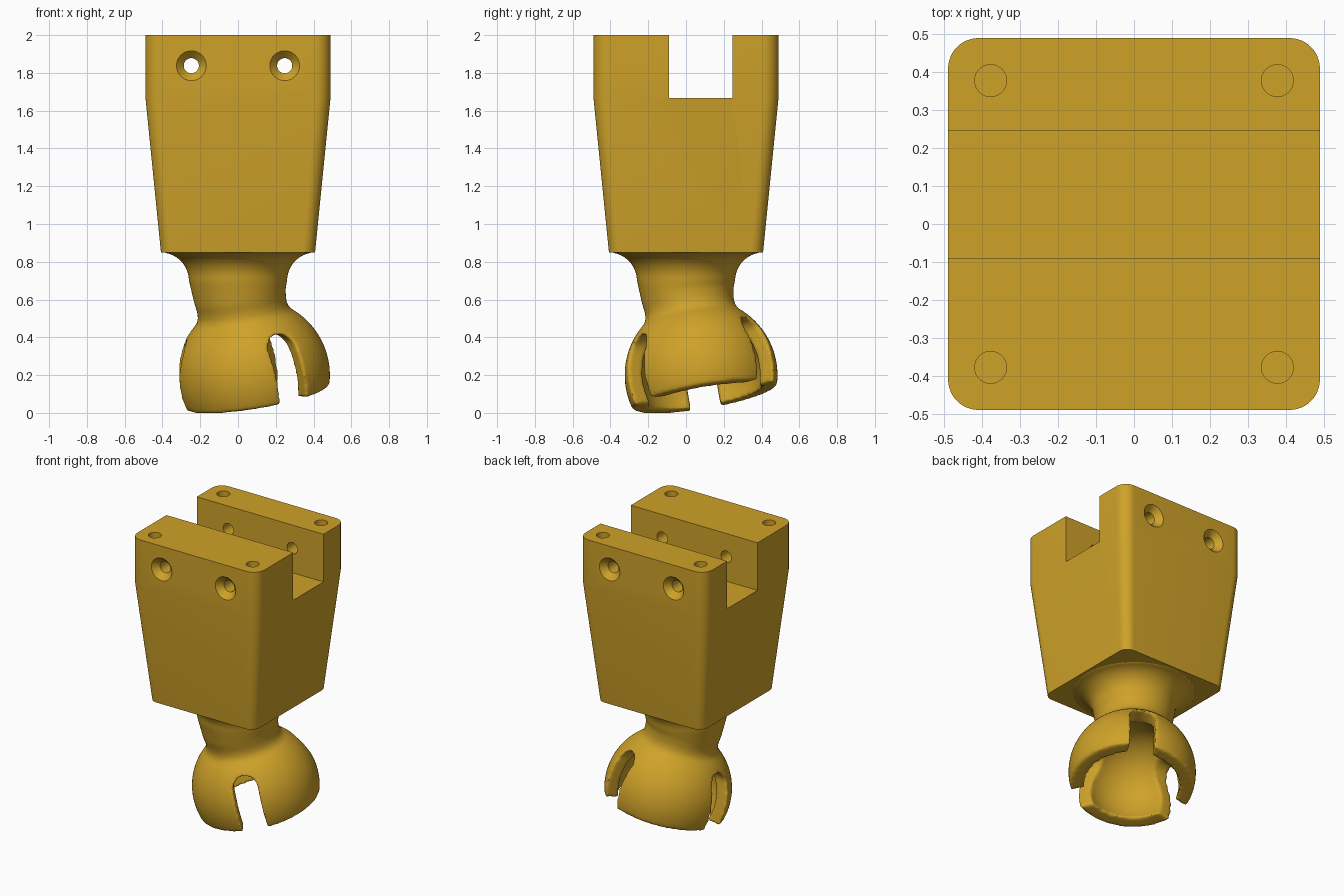
import bpy, bmesh, math
from mathutils import Vector, Matrix

if "Cube" in bpy.data.objects:
    bpy.data.objects.remove(bpy.data.objects["Cube"])

gold = bpy.data.materials.new("golden_yellow")
gold.diffuse_color = (0.62, 0.36, 0.022, 1)
gold.use_nodes = True
gold.node_tree.nodes["Principled BSDF"].inputs["Base Color"].default_value = gold.diffuse_color


def loft(name, rings, mat=True):
    """Closed solid through a list of rings with equal point counts."""
    bm = bmesh.new()
    loops = [[bm.verts.new(p) for p in r] for r in rings]
    n = len(loops[0])
    for a, b in zip(loops, loops[1:]):
        for i in range(n):
            j = (i + 1) % n
            bm.faces.new((a[i], a[j], b[j], b[i]))
    bm.faces.new(loops[0][::-1])
    bm.faces.new(loops[-1])
    bmesh.ops.recalc_face_normals(bm, faces=bm.faces)
    me = bpy.data.meshes.new(name)
    bm.to_mesh(me)
    bm.free()
    ob = bpy.data.objects.new(name, me)
    bpy.context.collection.objects.link(ob)
    if mat:
        me.materials.append(gold)
    return ob


def circle(r, h, m=Matrix(), n=64):
    return [m @ Vector((r * math.cos(2 * math.pi * i / n),
                        r * math.sin(2 * math.pi * i / n), h)) for i in range(n)]


def rounded_square(half, rad, z):
    pts = []
    for k in range(4):
        c = math.pi / 4 + k * math.pi / 2
        cx = math.copysign(half - rad, math.cos(c))
        cy = math.copysign(half - rad, math.sin(c))
        for i in range(13):
            a = k * math.pi / 2 + i * math.pi / 24
            pts.append(Vector((cx + rad * math.cos(a), cy + rad * math.sin(a), z)))
    return pts


def cut(ob, cutter):
    cutter.hide_render = True
    cutter.hide_set(True)
    mod = ob.modifiers.new("cut", 'BOOLEAN')
    mod.operation, mod.solver, mod.object = 'DIFFERENCE', 'EXACT', cutter


def finish(ob, angle):
    """Apply the modifiers, drop the cutters and shade."""
    bpy.ops.object.select_all(action='DESELECT')
    ob.select_set(True)
    bpy.context.view_layer.objects.active = ob
    cutters = [m.object for m in ob.modifiers if m.type == 'BOOLEAN']
    bpy.ops.object.convert(target='MESH')
    for c in cutters:
        bpy.data.objects.remove(c)
    ob.data.materials.clear()
    ob.data.materials.append(gold)
    bpy.ops.object.shade_smooth_by_angle(angle=math.radians(angle))


# Tapered block
block = loft("block", [rounded_square(0.408, 0.065, 0.85),
                       rounded_square(0.49, 0.08, 1.67),
                       rounded_square(0.49, 0.08, 2.0)])

# Slot across the top of the block
cut(block, loft("slot_cutter", [[Vector((x, y, z)) for x, y in
    ((-1, -0.09), (1, -0.09), (1, 0.245), (-1, 0.245))] for z in (1.667, 2.2)], False))

# Countersunk cross holes and blind holes in the top
for s in (-1, 1):
    m = Matrix.Translation((s * 0.247, 0, 1.838)) @ Matrix.Rotation(math.pi / 2, 4, 'X')
    prof = [(-0.53, 0.118), (-0.49, 0.079), (-0.45, 0.04), (0.45, 0.04), (0.49, 0.079), (0.53, 0.118)]
    cut(block, loft("screw_cutter", [circle(r, h, m, 40) for h, r in prof], False))
    for t in (-1, 1):
        m = Matrix.Translation((s * 0.378, t * 0.378, 0))
        cut(block, loft("pin_cutter", [circle(0.042, h, m, 40) for h in (1.92, 2.1)], False))
finish(block, 25)

# Tilted frame of the ball socket
up = Vector((-0.17, -0.17, 1)).normalized()
tilt = Matrix.Translation((0.082, 0.08, 0.2)) @ \
    Vector((0, 0, 1)).rotation_difference(up).to_matrix().to_4x4()

# Neck flare, then neck, outer ball, rim and hollow inside
rings = [circle(0.40, 0.90)]
for i in range(9):
    a = math.radians(85 - i * 85 / 8)
    rings.append(circle(0.41 - 0.15 * math.cos(a), 0.70 + 0.15 * math.sin(a)))
rings += [circle(r, h, tilt) for h, r in ((0.43, 0.245), (0.38, 0.238), (0.345, 0.24), (0.318, 0.252))]
for i in range(23):
    a = math.radians(43 + i * 64 / 22)
    rings.append(circle(0.405 * math.sin(a), 0.405 * math.cos(a), tilt))
for i in range(31):
    a = math.radians(111.5 - i * 110 / 30)
    rings.append(circle(0.32 * math.sin(a), 0.32 * math.cos(a), tilt))
socket = loft("neck_and_socket", rings)

# Three arched slots that split the socket into claws
arch = [(-0.08, -0.4), (0.08, -0.4)] + [
    (0.08 * math.cos(a), 0.16 + 0.08 * math.sin(a))
    for a in (i * math.pi / 16 for i in range(17))]
for az in (60, 180, 300):
    m = tilt @ Matrix.Rotation(math.radians(az), 4, 'Z')
    cut(socket, loft("claw_cutter", [[m @ Vector((d, x, h)) for x, h in arch]
                                     for d in (0.1, 0.7)], False))

# Round off all edges of the socket
mod = socket.modifiers.new("remesh", 'REMESH')
mod.mode, mod.voxel_size = 'VOXEL', 0.011
mod = socket.modifiers.new("soften", 'SMOOTH')
mod.factor, mod.iterations = 0.5, 8
finish(socket, 60)
